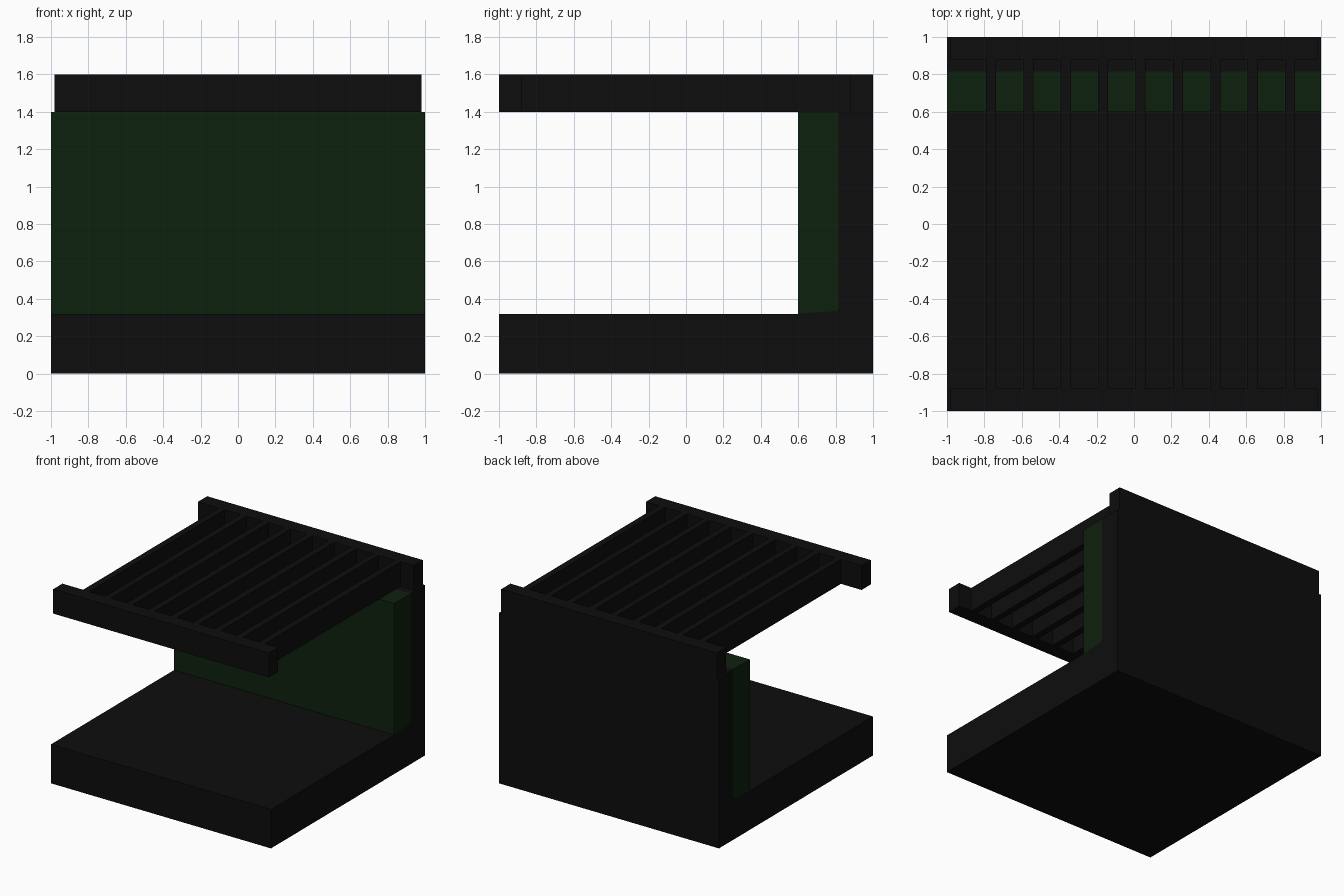
import bpy
import bmesh

if "Cube" in bpy.data.objects:
    bpy.data.objects.remove(bpy.data.objects["Cube"])


def material(name, rgb):
    m = bpy.data.materials.new(name)
    m.diffuse_color = (*rgb, 1.0)
    m.use_nodes = True
    m.node_tree.nodes["Principled BSDF"].inputs["Base Color"].default_value = m.diffuse_color
    return m


black = material("black", (0.004, 0.004, 0.004))
green = material("dark green", (0.004, 0.015, 0.004))


def extrude_x(name, profile, x0, x1, mat):
    """Solid made by sweeping a closed (y, z) profile along x."""
    bm = bmesh.new()
    face = bm.faces.new([bm.verts.new((x0, y, z)) for y, z in profile])
    ext = bmesh.ops.extrude_face_region(bm, geom=[face])
    moved = [v for v in ext["geom"] if isinstance(v, bmesh.types.BMVert)]
    bmesh.ops.translate(bm, verts=moved, vec=(x1 - x0, 0, 0))
    bmesh.ops.recalc_face_normals(bm, faces=bm.faces)
    mesh = bpy.data.meshes.new(name)
    bm.to_mesh(mesh)
    bm.free()
    mesh.materials.append(mat)
    ob = bpy.data.objects.new(name, mesh)
    bpy.context.collection.objects.link(ob)
    return ob


def box(name, x, y, z, mat):
    profile = [(y[0], z[0]), (y[1], z[0]), (y[1], z[1]), (y[0], z[1])]
    return extrude_x(name, profile, x[0], x[1], mat)


# Shared line where the planting meets the floor and the wall
seam = [(0.60, 0.32), (0.80, 0.335), (0.815, 0.35), (0.815, 1.40)]

# Floor slab and back wall in one L-shaped section
extrude_x("floor_and_back_wall",
          [(-1, 0), (1, 0), (1, 1.40)] + seam[::-1] + [(-1, 0.32)],
          -1, 1, black)

# Green panel in front of the wall
extrude_x("green_wall", seam + [(0.60, 1.40)], -1, 1, green)

# Front and back roof beams
for name, y in (("front_beam", (-1, -0.88)), ("back_beam", (0.88, 1))):
    box(name, (-0.98, 0.98), y, (1.40, 1.60), black)

# Roof slats between the beams
for i in range(9):
    x = -0.765 + 0.2 * i
    box(f"roof_slat_{i + 1}", (x - 0.027, x + 0.027), (-0.88, 0.88),
        (1.40, 1.60), black)
